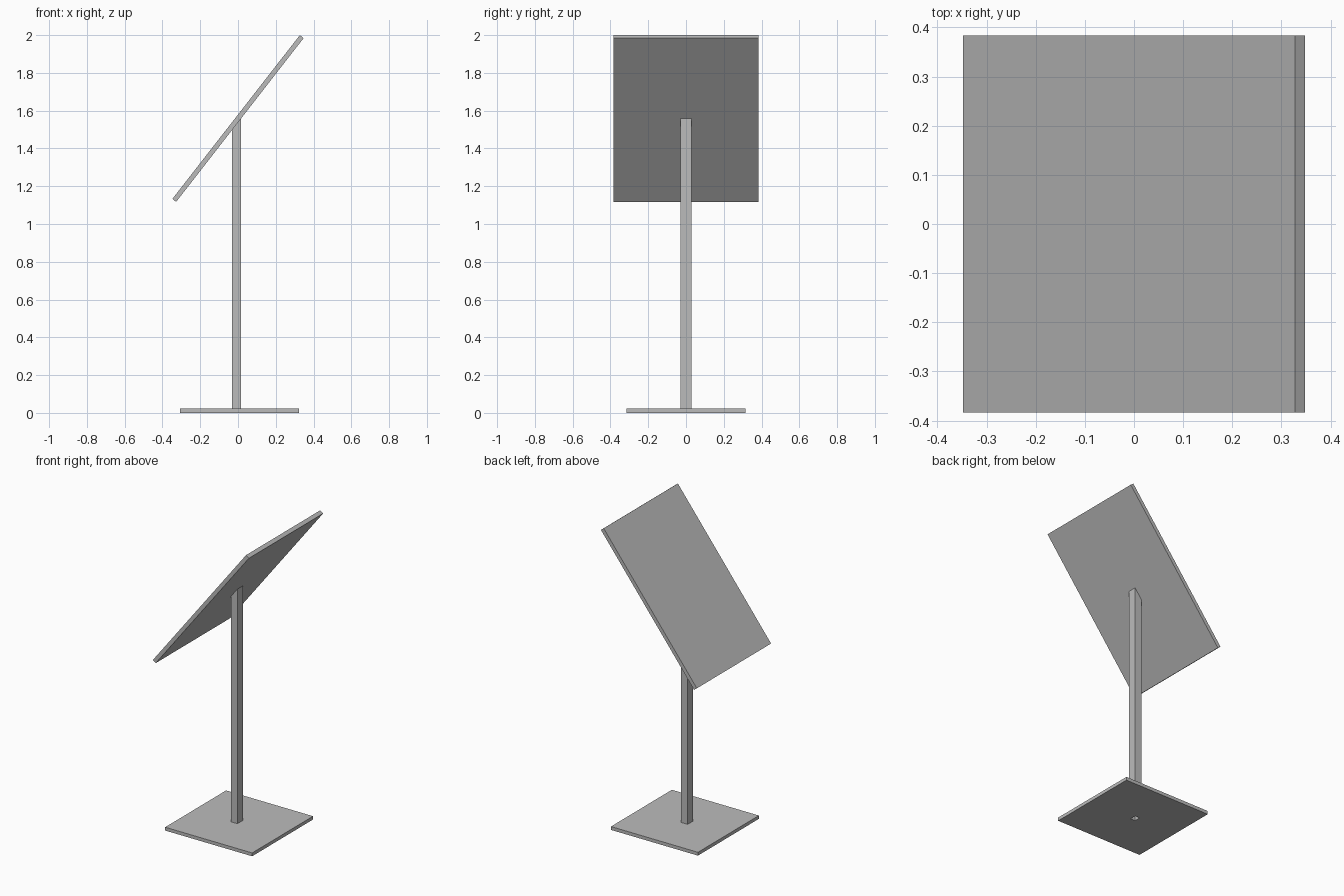
import bpy, bmesh, math
from mathutils import Matrix

cube = bpy.data.objects.get("Cube")
if cube:
    bpy.data.objects.remove(cube, do_unlink=True)

grey = bpy.data.materials.new("grey metal")
grey.use_nodes = True
colour = (0.5, 0.5, 0.5, 1)
grey.diffuse_color = colour
grey.node_tree.nodes["Principled BSDF"].inputs["Base Color"].default_value = colour

TILT = math.atan2(0.867, 0.675)
LENGTH, WIDTH, THICK = 1.099, 0.768, 0.0255
BOARD_Z = 1.5585


def finish(bm, name):
    bmesh.ops.recalc_face_normals(bm, faces=bm.faces)
    mesh = bpy.data.meshes.new(name)
    bm.to_mesh(mesh)
    bm.free()
    mesh.materials.append(grey)
    ob = bpy.data.objects.new(name, mesh)
    bpy.context.collection.objects.link(ob)
    return ob


def hollow_prism(name, outer, inner, z0, top):
    """Rectangular tube; each rectangle is (centre x, half x, half y)."""
    bm = bmesh.new()
    corners = [(-1, -1), (1, -1), (1, 1), (-1, 1)]

    def loop(rect, height):
        cx, hx, hy = rect
        return [bm.verts.new((cx + hx * sx, hy * sy, height(cx + hx * sx)))
                for sx, sy in corners]

    bottom = lambda x: z0
    rings = [loop(outer, bottom), loop(outer, top), loop(inner, top), loop(inner, bottom)]
    for a, b in zip(rings, rings[1:] + rings[:1]):
        for i in range(4):
            j = (i + 1) % 4
            bm.faces.new((a[i], a[j], b[j], b[i]))
    return finish(bm, name)


def board_underside(x):
    return BOARD_Z + x * math.tan(TILT) - THICK / 2 / math.cos(TILT)


# Base plate with the post bore, and the post mitred to the board
bore = (-0.008, 0.017, 0.021)
hollow_prism("base_plate", (0.008, 0.315, 0.315), bore, 0, lambda x: 0.022)
hollow_prism("post", (-0.008, 0.024, 0.029), bore, 0.022, board_underside)

# Tilted display board
bm = bmesh.new()
bmesh.ops.create_cube(bm, size=1, matrix=Matrix.Diagonal((LENGTH, WIDTH, THICK, 1)))
board = finish(bm, "display_board")
board.location.z = BOARD_Z
board.rotation_euler.y = -TILT
